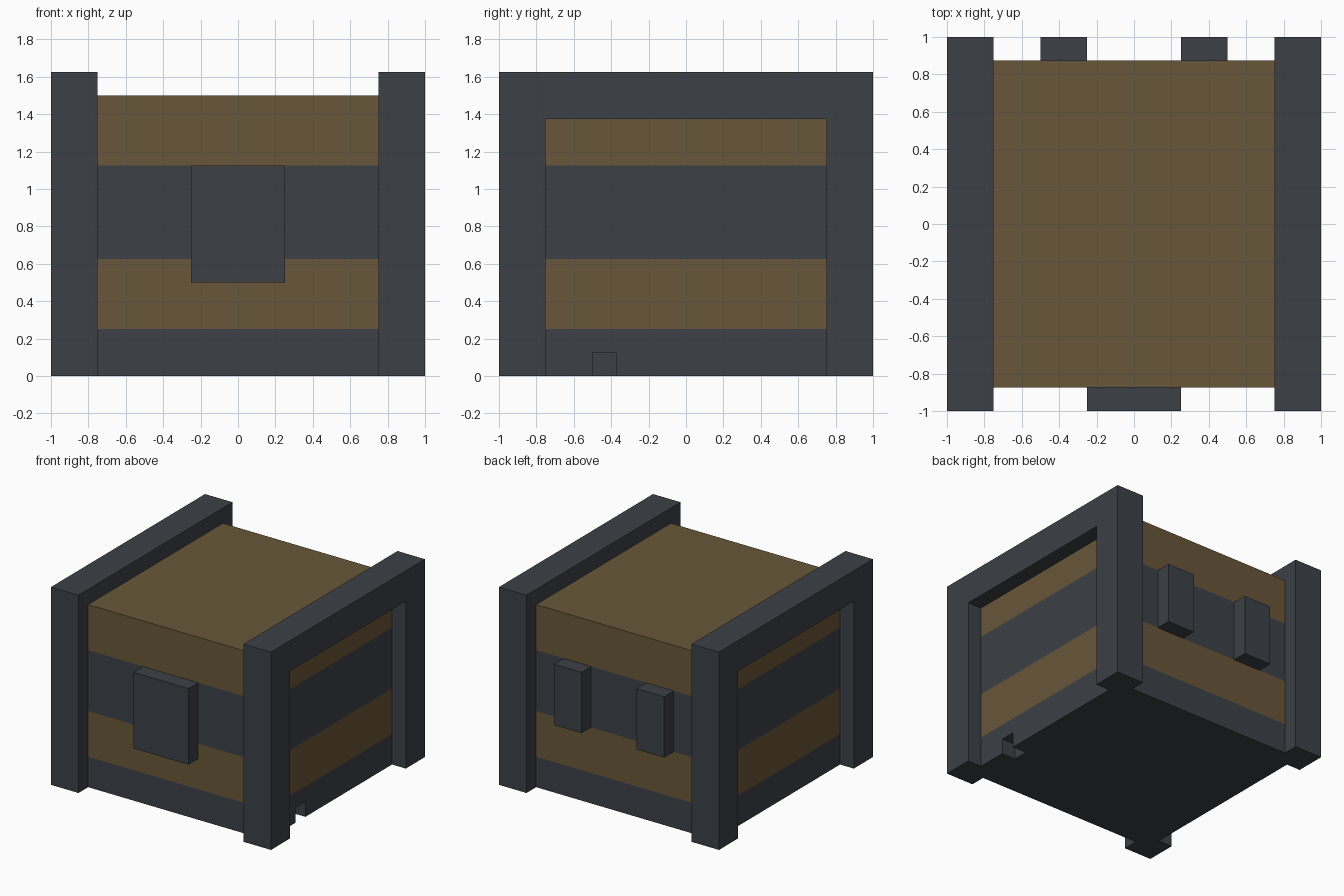
import bpy
import bmesh

if "Cube" in bpy.data.objects:
    bpy.data.objects.remove(bpy.data.objects["Cube"])


def make_material(name, rgb):
    mat = bpy.data.materials.new(name)
    mat.diffuse_color = (*rgb, 1.0)
    mat.use_nodes = True
    mat.node_tree.nodes["Principled BSDF"].inputs["Base Color"].default_value = mat.diffuse_color
    return mat


WOOD = make_material("brown wood", (0.140, 0.096, 0.041))
IRON = make_material("dark iron", (0.045, 0.052, 0.062))


def add_object(name, bm, *mats):
    bmesh.ops.recalc_face_normals(bm, faces=bm.faces[:])
    mesh = bpy.data.meshes.new(name)
    bm.to_mesh(mesh)
    bm.free()
    for mat in mats:
        mesh.materials.append(mat)
    obj = bpy.data.objects.new(name, mesh)
    bpy.context.collection.objects.link(obj)
    return obj


def box_mesh(low, high):
    bm = bmesh.new()
    bmesh.ops.create_cube(bm, size=1)
    for v in bm.verts:
        for i in range(3):
            v.co[i] = high[i] if v.co[i] > 0 else low[i]
    return bm


# Chest body, sliced into bands coloured by height
bm = box_mesh((-0.875, -0.875, 0), (0.875, 0.875, 1.5))
for z in (0.25, 0.625, 1.125):
    bmesh.ops.bisect_plane(bm, geom=bm.verts[:] + bm.edges[:] + bm.faces[:],
                           plane_co=(0, 0, z), plane_no=(0, 0, 1))
for f in bm.faces:
    z = f.calc_center_median().z
    f.material_index = 1 if z < 0.25 or 0.625 < z < 1.125 else 0
body = add_object("chest_body", bm, WOOD, IRON)

# Small notch in the lower edge of the right side
cutter = add_object("notch_cutter",
                    box_mesh((0.75, -0.5, -0.1), (1.0, -0.375, 0.125)), IRON)
cutter.hide_render = True
cutter.hide_set(True)
notch = body.modifiers.new("notch", 'BOOLEAN')
notch.operation = 'DIFFERENCE'
notch.solver = 'EXACT'
notch.object = cutter

# Side frames: an arch of two posts and a top rail, extruded in x
arch = [(-1, 0), (-1, 1.625), (1, 1.625), (1, 0),
        (0.75, 0), (0.75, 1.375), (-0.75, 1.375), (-0.75, 0)]
for side, x in (("left", -1.0), ("right", 0.75)):
    bm = bmesh.new()
    face = bm.faces.new([bm.verts.new((x, y, z)) for y, z in arch])
    ext = bmesh.ops.extrude_face_region(bm, geom=[face], use_keep_orig=True)
    moved = [g for g in ext["geom"] if isinstance(g, bmesh.types.BMVert)]
    bmesh.ops.translate(bm, verts=moved, vec=(0.25, 0, 0))
    add_object(side + "_frame", bm, IRON)

# Front latch plate
add_object("latch", box_mesh((-0.25, -1, 0.5), (0.25, -0.875, 1.125)), IRON)

# Back hinges
for side, x in (("left", -0.5), ("right", 0.25)):
    add_object(side + "_hinge",
               box_mesh((x, 0.875, 0.625), (x + 0.25, 1, 1.125)), IRON)
